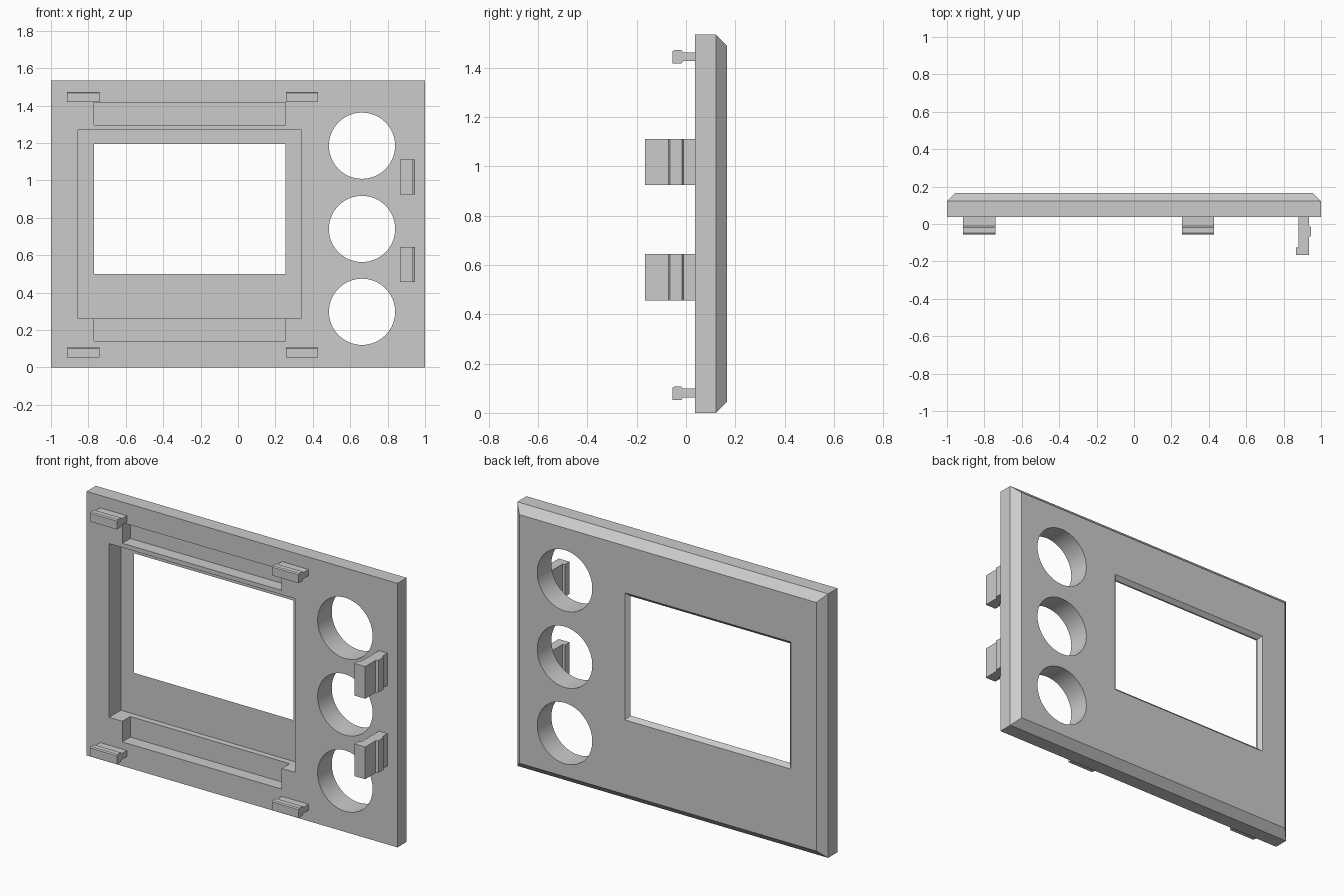
import bpy, bmesh, math
from mathutils import Vector

cube = bpy.data.objects.get("Cube")
if cube:
    bpy.data.objects.remove(cube, do_unlink=True)

grey = bpy.data.materials.new("plain grey")
grey.use_nodes = True
colour = (0.6, 0.6, 0.6, 1)
grey.diffuse_color = colour
grey.node_tree.nodes["Principled BSDF"].inputs["Base Color"].default_value = colour

FRONT, EDGE, BACK, FLOOR = 0.037, 0.122, 0.167, 0.145
HEIGHT = 1.535


def finish(name, bm):
    bmesh.ops.recalc_face_normals(bm, faces=bm.faces)
    mesh = bpy.data.meshes.new(name)
    bm.to_mesh(mesh)
    bm.free()
    mesh.materials.append(grey)
    obj = bpy.data.objects.new(name, mesh)
    bpy.context.collection.objects.link(obj)
    return obj


def loft(name, x0, x1, z0, z1, rings):
    """Rectangular rings (y, outward growth) joined along y."""
    bm = bmesh.new()
    loops = []
    for y, g in rings:
        corners = ((x0 - g, z0 - g), (x1 + g, z0 - g), (x1 + g, z1 + g), (x0 - g, z1 + g))
        loops.append([bm.verts.new((x, y, z)) for x, z in corners])
    for a, b in zip(loops, loops[1:]):
        for i in range(4):
            j = (i + 1) % 4
            bm.faces.new((a[i], a[j], b[j], b[i]))
    bm.faces.new(loops[0])
    bm.faces.new(loops[-1])
    return finish(name, bm)


def extrude(name, points, direction):
    bm = bmesh.new()
    face = bm.faces.new([bm.verts.new(p) for p in points])
    new = bmesh.ops.extrude_face_region(bm, geom=[face], use_keep_orig=True)["geom"]
    verts = [v for v in new if isinstance(v, bmesh.types.BMVert)]
    bmesh.ops.translate(bm, vec=Vector(direction), verts=verts)
    return finish(name, bm)


def cut(target, cutter):
    mod = target.modifiers.new("cut", "BOOLEAN")
    mod.operation = "DIFFERENCE"
    mod.solver = "EXACT"
    mod.object = cutter
    bpy.context.view_layer.objects.active = target
    bpy.ops.object.modifier_apply(modifier=mod.name)
    bpy.data.objects.remove(cutter, do_unlink=True)


# Panel with a chamfered back rim
panel = loft("panel", -1, 1, 0, HEIGHT, [(FRONT, 0), (EDGE, 0), (BACK, -0.045)])

# Screen recess and its upper and lower slots
cut(panel, loft("recess", -0.855, 0.34, 0.26, 1.27, [(-0.1, 0), (FLOOR, 0)]))
for low, high in ((1.295, 1.415), (0.14, 0.4)):
    cut(panel, loft("slot", -0.77, 0.255, low, high, [(-0.1, 0), (0.11, 0)]))

# Window flaring towards the back
cut(panel, loft("window", -0.77, 0.255, 0.5, 1.195,
                [(0.1, 0), (FLOOR, 0), (FLOOR + 0.05, 0.05)]))

# Three round dial holes
for z in (0.297, 0.74, 1.185):
    ring = [(0.663 + 0.177 * math.cos(a), -0.1, z + 0.177 * math.sin(a))
            for a in (math.tau * i / 64 for i in range(64))]
    cut(panel, extrude("dial_hole", ring, (0, 0.5, 0)))

bpy.ops.object.select_all(action="DESELECT")
panel.select_set(True)
bpy.context.view_layer.objects.active = panel
bpy.ops.object.shade_smooth_by_angle(angle=math.radians(30))

# Four corner clips: a stem with a wider head
clip = [(FRONT, -0.018), (-0.012, -0.018), (-0.018, -0.027), (-0.055, -0.027),
        (-0.055, 0.022), (-0.048, 0.027), (-0.018, 0.027), (-0.012, 0.018), (FRONT, 0.018)]
for row, z in (("lower", 0.08), ("upper", 1.445)):
    for side, x in (("right", -0.913), ("left", 0.256)):
        extrude(f"{row}_{side}_clip", [(x, y, z + dz) for y, dz in clip], (0.172, 0, 0))

# Two hooked board posts
post = [(0.88, FRONT), (0.88, -0.122), (0.866, -0.127), (0.866, -0.167), (0.935, -0.167),
        (0.935, -0.07), (0.947, -0.064), (0.947, -0.017), (0.935, -0.01), (0.935, FRONT)]
for row, z in (("lower", 0.457), ("upper", 0.925)):
    extrude(f"{row}_post", [(x, y, z) for x, y in post], (0, 0, 0.187))
